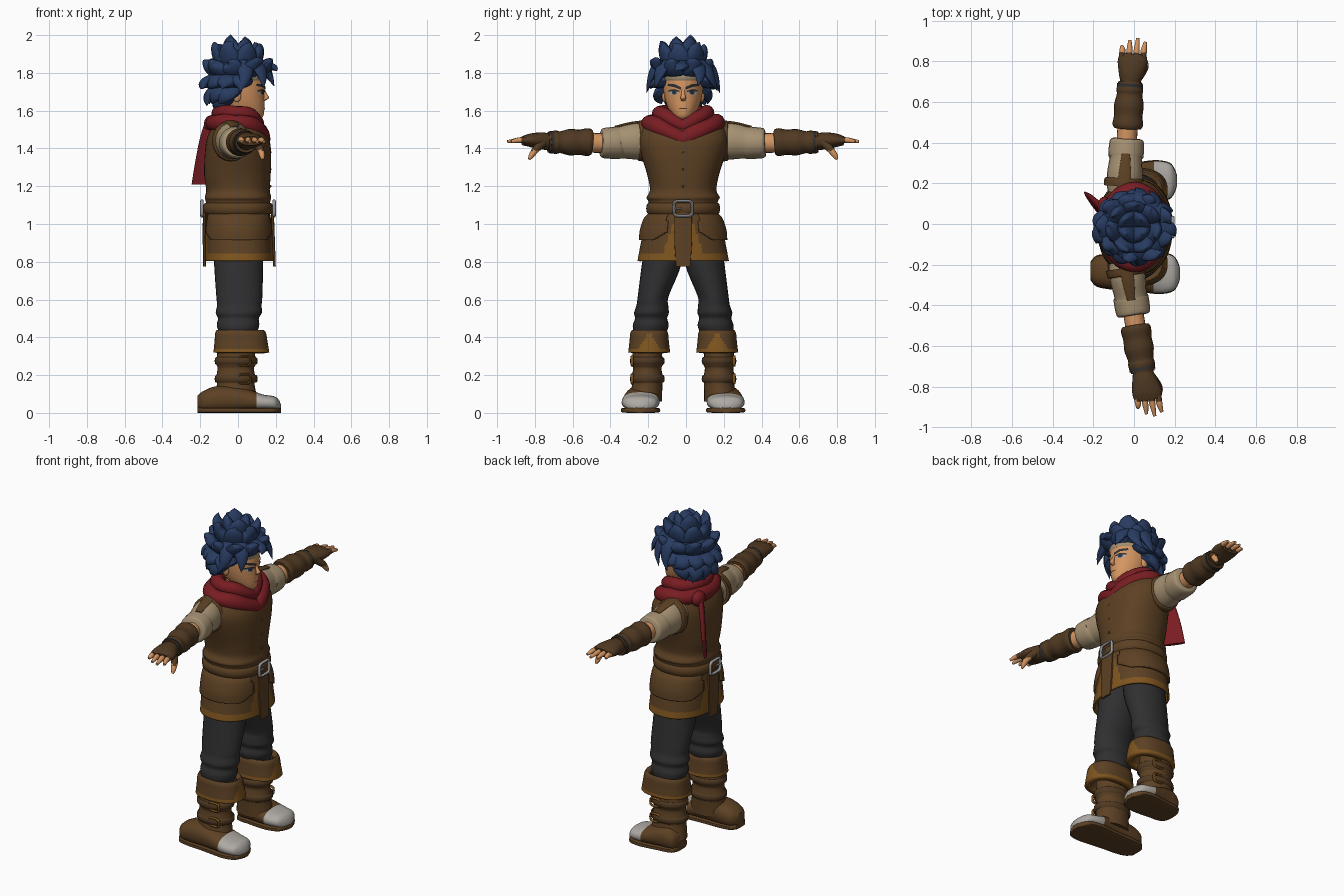
import bpy, bmesh, random
from math import sin, cos, pi, radians, copysign
from mathutils import Vector as V
from mathutils.bvhtree import BVHTree

if "Cube" in bpy.data.objects:
    bpy.data.objects.remove(bpy.data.objects["Cube"])
random.seed(11)
X, Y, Z = V((1, 0, 0)), V((0, 1, 0)), V((0, 0, 1))
parts = []

def material(name, *rgb):
    m = bpy.data.materials.new(name)
    m.use_nodes = True
    m.diffuse_color = (*rgb, 1)
    m.node_tree.nodes["Principled BSDF"].inputs["Base Color"].default_value = (*rgb, 1)
    return m

hair = material("hair blue", .021, .044, .12)
red = material("scarf red", .19, .012, .016)
brown = material("tunic brown", .108, .052, .017)
gold = material("trim ochre", .21, .09, .013)
black = material("charcoal cloth", .029, .029, .031)
linen = material("linen", .38, .285, .17)
skin = material("skin", .66, .3, .12)
pale = material("pale grey", .42, .4, .37)
steel = material("steel", .33, .33, .34)
leather = material("dark leather", .08, .041, .016)

def add(name, verts, faces, mat):
    me = bpy.data.meshes.new(name)
    me.from_pydata(verts, [], faces)
    me.materials.append(mat)
    o = bpy.data.objects.new(name, me)
    bpy.context.collection.objects.link(o)
    parts.append(o)
    return o

def smooth_rows(rows, steps):
    # Catmull-Rom interpolation of whole rows
    r = [V(p) for p in rows]
    r = [r[0]] + r + [r[-1]]
    out = []
    for p, q, s, t in zip(r, r[1:], r[2:], r[3:]):
        for f in (k / steps for k in range(steps)):
            out.append(q + (s - p) * f / 2 + (p * 2 - q * 5 + s * 4 - t) * f * f / 2
                       + (q * 3 - p - s * 3 + t) * f ** 3 / 2)
    return out + [r[-1]]

def bend(c, power):
    return copysign(abs(c) ** power, c)

def tube(name, rows, mat, ref=X, sides=20, steps=4, power=1, cap=True, closed=False, axis=None):
    # rows: x, y, z, radius along ref, radius across; axis keeps the sections parallel
    rows = [V(r) for r in rows] if closed else smooth_rows(rows, steps)
    n, verts, faces = len(rows), [], []
    for i, r in enumerate(rows):
        a = rows[(i - 1) % n] if closed else rows[max(i - 1, 0)]
        b = rows[(i + 1) % n] if closed else rows[min(i + 1, n - 1)]
        t = (V(b[:3]) - V(a[:3])).normalized()
        if axis:
            t = axis * copysign(1, t.dot(axis))
        u = (ref - t * ref.dot(t)).normalized()
        w = t.cross(u)
        for g in (2 * pi * j / sides for j in range(sides)):
            verts.append(V(r[:3]) + u * max(r[3], .001) * bend(cos(g), power)
                         + w * max(r[4], .001) * bend(sin(g), power))
    for i in range(n if closed else n - 1):
        k = (i + 1) % n * sides
        for j in range(sides):
            m = (j + 1) % sides
            faces.append((i * sides + j, i * sides + m, k + m, k + j))
    if cap and not closed:
        faces += [tuple(reversed(range(sides))), tuple(range((n - 1) * sides, n * sides))]
    return add(name, verts, faces, mat)

def ring(name, c, e1, e2, a, b, mat, power=1, n=32):
    # closed band: a is its width along the axis, b its thickness
    rows = [(*(V(c) + e1 * bend(cos(g), power) + e2 * bend(sin(g), power)), a, b)
            for g in (2 * pi * i / n for i in range(n))]
    return tube(name, rows, mat, e1.cross(e2).normalized(), 8, closed=True)

def ball(name, c, rx, ry, rz, mat):
    tube(name, [(c[0], c[1], c[2] - rz * cos(g), rx * sin(g), ry * sin(g))
                for g in (pi * i / 10 for i in range(11))], mat, steps=1)

def paint(o, mat, rule):
    o.data.materials.append(mat)
    for p in o.data.polygons:
        if rule(*p.center):
            p.material_index = len(o.data.materials) - 1

def cut(o, rule):
    bm = bmesh.new()
    bm.from_mesh(o.data)
    bmesh.ops.delete(bm, geom=[f for f in bm.faces if rule(*f.calc_center_median())], context="FACES")
    bm.to_mesh(o.data)
    bm.free()

def thicken(o, t):
    m = o.modifiers.new("thickness", "SOLIDIFY")
    m.thickness, m.offset = t, -1

# Head and face
head = tube("head", [(.09, 0, 1.555, .03, .028), (.065, 0, 1.575, .07, .055), (.03, 0, 1.62, .11, .083),
                     (.015, 0, 1.68, .124, .1), (0, 0, 1.75, .14, .108), (-.01, 0, 1.83, .13, .106),
                     (-.01, 0, 1.88, .07, .06)], skin, sides=40, axis=Z)
tree = BVHTree.FromPolygons([v.co for v in head.data.vertices], [p.vertices[:] for p in head.data.polygons])
tube("neck", [(-.01, 0, 1.48, .06, .06), (0, 0, 1.63, .055, .055)], skin)
tube("nose", [(.13, 0, 1.72, .008, .008), (.142, 0, 1.69, .01, .01), (.151, 0, 1.668, .013, .014),
              (.137, 0, 1.652, .006, .01)], skin, sides=12, axis=Z)

def decal(name, pts, mat, lift, s=1):
    # thin plate laid on the face
    n, pts = len(pts), [(s * y, z) for y, z in pts]
    mid = (sum(p[0] for p in pts) / n, sum(p[1] for p in pts) / n)
    add(name, [tree.ray_cast(V((1, y, z)), -X)[0] + X * lift for y, z in [mid] + pts],
        [(0, i + 1, (i + 1) % n + 1)[::s] for i in range(n)], mat)

def oval(y, z, w, h):
    return [(y + w * cos(pi * i / 8), z + h * sin(pi * i / 8)) for i in range(16)]

decal("mouth", oval(0, 1.612, .024, .003), leather, .004)
for s, side in ((1, "left"), (-1, "right")):
    decal(side + "_eye_white", oval(.05, 1.696, .023, .012), pale, .003, s)
    decal(side + "_iris", oval(.047, 1.697, .013, .012), hair, .005, s)
    decal(side + "_pupil", oval(.047, 1.697, .007, .008), black, .007, s)
    decal(side + "_lash", [(.02, 1.699), (.048, 1.705), (.077, 1.7), (.077, 1.709), (.048, 1.714), (.02, 1.706)],
          black, .006, s)
    decal(side + "_brow", [(.012, 1.711), (.05, 1.725), (.083, 1.731), (.08, 1.743), (.045, 1.74), (.012, 1.725)],
          black, .006, s)
    ball(side + "_ear", (-.005, s * .1, 1.68), .022, .013, .035, skin)
ring("headband", (-.002, 0, 1.78), X * .137, Y * .108, .024, .008, linen)

# Spiky hair: a core with big tapering locks
ball("hair_core", (-.02, 0, 1.79), .135, .13, .125, hair)

def lock(name, az, root, mid, tip, width):
    sway = random.uniform(-.3, .3)
    def at(p, turn=0):
        return p[0] * cos(az + turn), p[0] * .92 * sin(az + turn), 1.765 + p[1]
    bent = [m * .45 + t * .55 + .008 for m, t in zip(mid, tip)]
    tube(name, [(*at(root), width, width * .6), (*at(mid), width, width * .55),
                (*at(bent, sway * .25), width * .62, width * .36), (*at(tip, sway), .001, .001)],
         hair, V((-sin(az), cos(az), 0)), 12, 5)

# elevation, count, reach, lift of tip, half-angle left free at the front
for row, (e, n, reach, lift, free) in enumerate([(74, 4, .2, .04, 0), (50, 7, .2, .045, 0), (23, 9, .2, .02, 0),
                                                 (-4, 8, .2, -.035, 72), (-28, 6, .195, -.045, 102),
                                                 (-50, 4, .185, -.035, 130)]):
    e = radians(e)
    for i in range(n):
        az = radians(free + (360 - 2 * free) * (i + .5) / n + (12 if row % 2 and not free else 0))
        k = reach * random.uniform(.92, 1.04)
        lock("hair_lock_%d_%d" % (row, i), az, (.08 * cos(e), .08 * sin(e)), (.145 * cos(e), .14 * sin(e)),
             (k * cos(e), k * sin(e) + lift), .068)
for i, (az, drop) in enumerate([(-76, -.07), (-47, -.045), (-4, .045), (32, -.035), (54, -.06), (78, -.07)]):
    lock("fringe_%d" % i, radians(az), (.06, .09), (.15, .07), (.21, drop), .048)

# Scarf folds with a pointed front, and a hanging tail
for name, rx, ry, z, drop, r in (("scarf_lower", .125, .176, 1.533, .085, .047), ("scarf_upper", .1, .125, 1.587, .07, .04)):
    rows = []
    for g in (2 * pi * i / 48 for i in range(48)):
        dip = drop * (1 - abs(sin(g))) if cos(g) > 0 else 0
        rows.append((rx * cos(g), ry * sin(g), z - dip, r * (1 + .08 * sin(g * 5)), r))
    tube(name, rows, red, Z, 16, closed=True)
ball("scarf_knot", (-.145, .1, 1.53), .035, .05, .045, red)
tube("scarf_tail", [(-.15, .09, 1.54, .016, .035), (-.17, .1, 1.45, .016, .05), (-.19, .115, 1.33, .014, .058),
                    (-.208, .122, 1.21, .01, .063)], red, V((.82, .57, 0)), power=.8, axis=Z)

# Tunic, belt and skirt
tube("tunic", [(0, 0, 1.57, .07, .1), (-.005, 0, 1.53, .12, .2), (0, 0, 1.46, .162, .235), (0, 0, 1.38, .175, .226),
               (-.003, 0, 1.26, .176, .19), (0, 0, 1.18, .168, .176), (0, 0, 1.14, .176, .194),
               (0, 0, 1.115, .17, .183), (0, 0, 1.03, .17, .18)], brown, sides=48, power=.88, axis=Z)
for i in range(3):
    ball("button_%d" % i, (.172, 0, 1.2 + i * .09), .006, .006, .006, brown)
ring("belt", (0, 0, 1.082), X * .174, Y * .184, .03, .012, brown, .88, 48)
skirt = tube("skirt", [(0, 0, 1.06, .168, .178), (.003, 0, 1, .176, .202), (.005, 0, .92, .178, .22),
                       (.008, 0, .805, .182, .242)], brown, sides=96, steps=10, power=.88, cap=False, axis=Z)
paint(skirt, gold, lambda x, y, z: z < .842 or (abs(x) > .1 and abs(y) < .045 + (1.03 - z) * .34))
thicken(skirt, .012)
flaps = tube("side_flaps", [(0, 0, 1.06, .168, .18), (.002, 0, 1.03, .178, .208), (.004, 0, .97, .184, .229),
                            (.004, 0, .915, .187, .234)], brown, sides=96, steps=8, power=.88, cap=False, axis=Z)
cut(flaps, lambda x, y, z: abs(y) < .085 + max(0, .955 - z) * 2)
thicken(flaps, .014)
for s, side in ((1, "front"), (-1, "back")):
    tube(side + "_flap", [(s * .18 + .002, 0, 1.06, .008, .045), (s * .184 + .004, 0, .92, .007, .047),
                          (s * .185 + .008, 0, .775, .007, .038)], brown, power=.4)
    ring(side + "_buckle", (s * .191, 0, 1.082), Y * .048, Z * .04, .009, .008, steel, .4)
    tube(side + "_buckle_pin", [(s * .192, -.045, 1.082, .005, .005), (s * .192, -.01, 1.082, .005, .005)], steel, sides=8)

# Paired parts
for s, side in ((1, "left_"), (-1, "right_")):
    # Arm, swept slightly forward
    def arm(part, rows, mat, **kw):
        start, slope = (-.04, .06) if s > 0 else (-.015, .16)
        return tube(side + part, [(start + slope * (y - .35) + dx, s * y, z, a, b) for dx, y, z, a, b in rows], mat, **kw)
    arm("sleeve", [(0, .17, 1.44, .08, .085), (0, .25, 1.44, .088, .098), (0, .335, 1.432, .08, .085),
                   (0, .35, 1.43, .087, .086), (0, .42, 1.428, .084, .08), (0, .435, 1.428, .07, .068)], linen)
    arm("armhole", [(0, .2, 1.44, .1, .108), (0, .235, 1.44, .098, .106), (0, .24, 1.44, .085, .09)], brown)
    arm("shoulder_tab", [(0, .17, 1.542, .035, .01), (0, .27, 1.533, .03, .009), (0, .36, 1.512, .02, .008)], brown)
    arm("elbow", [(0, .4, 1.428, .05, .052), (0, .52, 1.43, .05, .052)], skin)
    arm("gauntlet", [(0, .485, 1.432, .066, .066), (0, .505, 1.433, .075, .074), (0, .55, 1.433, .07, .067),
                     (0, .6, 1.433, .073, .07), (0, .65, 1.433, .063, .058), (0, .675, 1.433, .066, .062),
                     (0, .715, 1.433, .058, .055)], leather, steps=5)
    arm("wrist_strap", [(0, .69, 1.433, .064, .06), (0, .705, 1.433, .064, .06)], black)
    arm("glove", [(0, .7, 1.435, .046, .044), (.002, .755, 1.44, .062, .045), (.005, .81, 1.443, .073, .036),
                  (.005, .85, 1.44, .066, .024)], leather)
    for i, reach in enumerate((.892, .92, .93, .91)):
        dx = -.048 + i * .035
        f = arm("finger_%d" % i, [(dx, .83, 1.443, .016, .017), (dx, .87, 1.444, .015, .015),
                                  (dx * 1.1, reach, 1.436, .008, .008)], skin, sides=10)
        paint(f, leather, lambda x, y, z: abs(y) < .855)
    t = arm("thumb", [(.04, .745, 1.43, .025, .025), (.065, .78, 1.395, .019, .019), (.07, .805, 1.36, .014, .014),
                      (.072, .815, 1.342, .006, .006)], skin, sides=12)
    paint(t, leather, lambda x, y, z: z > 1.39)
    # Leg and boot
    tube(side + "trouser_leg", [(0, s * .1, .98, .13, .09), (.003, s * .112, .8, .13, .105), (.007, s * .158, .62, .122, .082),
                                (.007, s * .163, .57, .118, .084), (.004, s * .168, .53, .122, .092),
                                (.002, s * .17, .5, .108, .085), (0, s * .172, .46, .112, .095),
                                (0, s * .18, .4, .09, .08)], black, sides=28, axis=Z)
    yc, yb, yf = s * .18, s * .19, s * .222
    cuff = tube(side + "boot_cuff", [(.012, yc, .44, .125, .09), (.014, yc, .42, .135, .1), (.016, yc, .38, .14, .104),
                                     (.018, yc, .32, .148, .111)], brown, sides=64, steps=8, power=.85, cap=False, axis=Z)
    paint(cuff, gold, lambda x, y, z: z < .34 or (x > .08 and abs(y - yc) < (.43 - z) * .65))
    thicken(cuff, .035)
    tube(side + "boot_shaft", [(-.01, yb, .42, .1, .08), (-.01, yb, .32, .1, .078), (-.01, yb, .26, .105, .083),
                               (-.012, yb, .235, .096, .075), (-.012, yb, .18, .105, .084), (-.012, yb, .15, .1, .08),
                               (-.01, yb * 1.06, .06, .115, .09)], brown, sides=28, axis=Z)
    for k, z in (("upper_", .275), ("lower_", .18)):
        ring(side + k + "boot_strap", (-.01, yb, z), X * .106, Y * .084, .02, .008, leather)
        ring(side + k + "boot_buckle", (.035, s * .27, z), X * .032, Z * .024, .008, .006, gold, .5)
    # the left foot stands with a shorter heel
    heel = .52 if s > 0 else 1
    shape = [(x * heel if x < 0 else x - (s > 0) * .015, z, a, b) for x, z, a, b in [
        (-.215, .055, .04, .035), (-.185, .06, .072, .055), (-.12, .07, .084, .07), (-.03, .072, .088, .07),
        (.06, .065, .096, .058), (.13, .055, .1, .043), (.19, .05, .086, .038), (.215, .04, .055, .03), (.227, .035, .02, .01)]]
    foot = tube(side + "shoe", [(x, yf + s * .03 * x, z, a, b) for x, z, a, b in shape], brown, Y, 28, 8, .85, axis=X)
    for v in foot.data.vertices:
        v.co.z = max(v.co.z, .012)
    paint(foot, pale, lambda x, y, z: x > .1 and z > .02)
    tube(side + "sole", [(x, yf + s * .03 * x, .014, a + .004, .014) for x, z, a, b in shape], brown, Y, 20, 4, .4, axis=X)

# Shift to the centre line and smooth
for o in bpy.context.selected_objects:
    o.select_set(False)
for o in parts:
    o.location.y = -.015
    o.select_set(True)
bpy.context.view_layer.objects.active = head
bpy.ops.object.shade_smooth_by_angle(angle=radians(45))
